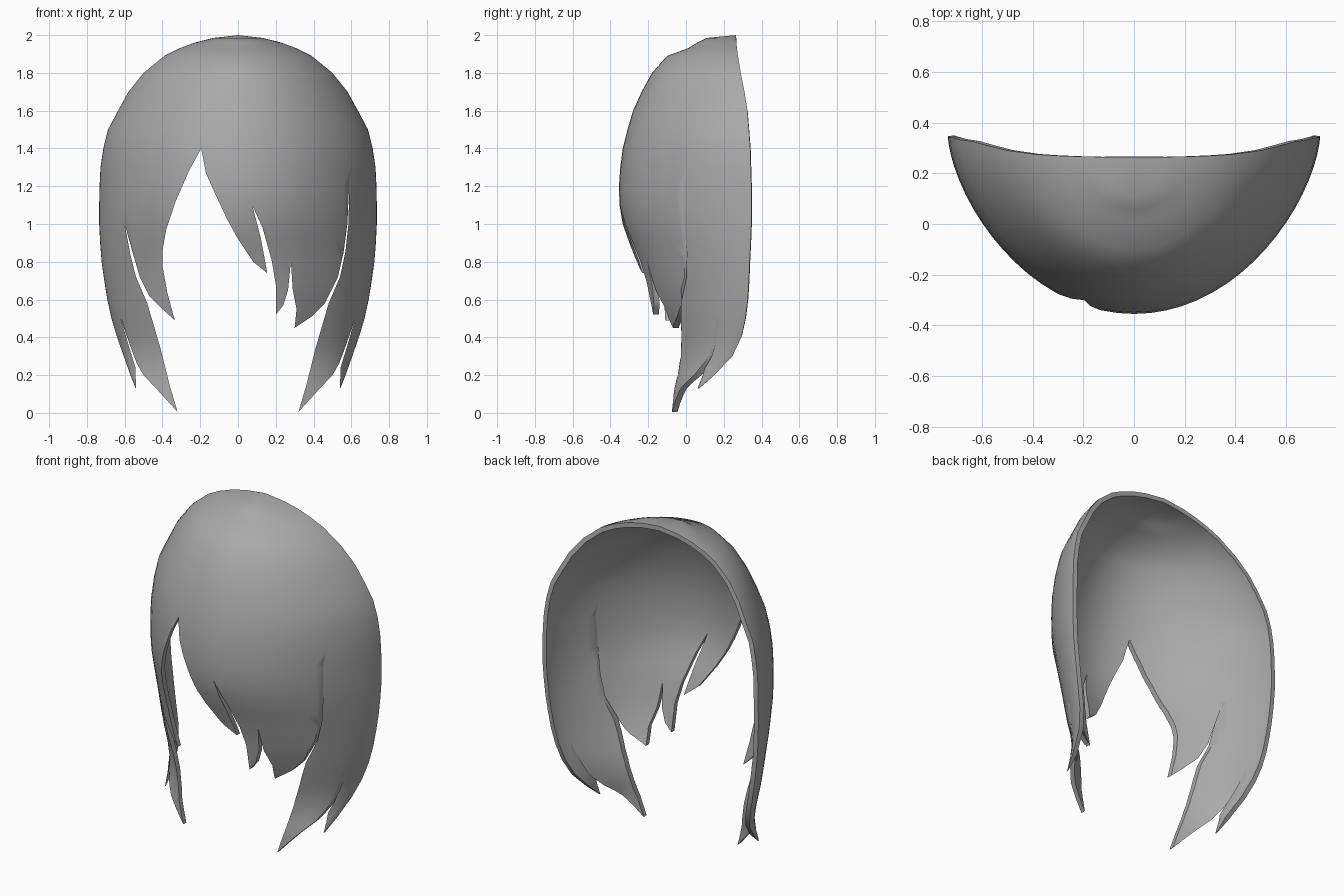
import bpy, bmesh, math

cube = bpy.data.objects.get("Cube")
if cube:
    bpy.data.objects.remove(cube, do_unlink=True)

grey = bpy.data.materials.new("hair_grey")
grey.use_nodes = True
color = (0.4, 0.4, 0.4, 1)
grey.diffuse_color = color
grey.node_tree.nodes["Principled BSDF"].inputs["Base Color"].default_value = color


def make_object(name, bm):
    mesh = bpy.data.meshes.new(name)
    bm.to_mesh(mesh)
    bm.free()
    obj = bpy.data.objects.new(name, mesh)
    bpy.context.collection.objects.link(obj)
    mesh.materials.append(grey)
    return obj


# Half-round slices of the hair: height, half width, back depth, front depth
slices = [
    (1.985, .13, .265, .11), (1.96, .23, .267, .06), (1.93, .31, .27, .01),
    (1.89, .39, .275, -.1), (1.8, .5, .29, -.18), (1.7, .58, .31, -.235),
    (1.6, .635, .325, -.28), (1.5, .688, .333, -.31), (1.4, .713, .34, -.335),
    (1.3, .728, .343, -.348), (1.2, .733, .346, -.355), (1.1, .735, .347, -.352),
    (1, .735, .346, -.335), (.9, .73, .342, -.3), (.8, .722, .337, -.265),
    (.7, .708, .333, -.24), (.6, .692, .327, -.22), (.5, .67, .315, -.2),
    (.4, .64, .293, -.172), (.3, .605, .245, -.15), (.2, .57, .15, -.13),
    (.13, .542, .07, -.12), (-.05, .5, .01, -.11),
]
COLUMNS = 36

# Curved shell, open at the back
bm = bmesh.new()
crown = bm.verts.new((0, .265, 2))
rows = []
for z, width, back, front in slices:
    row = []
    for j in range(COLUMNS + 1):
        t = math.pi * (j / COLUMNS - .5)
        depth = max(math.cos(t), 0) ** 1.3
        row.append(bm.verts.new((width * math.sin(t), back + (front - back) * depth, z)))
    rows.append(row)
for j in range(COLUMNS):
    bm.faces.new((crown, rows[0][j], rows[0][j + 1]))
    for upper, lower in zip(rows, rows[1:]):
        bm.faces.new((lower[j], lower[j + 1], upper[j + 1], upper[j]))
hair = make_object("hair_shell", bm)

# Side lock outline, from the outside to the inner edge
side_lock = [
    (.9, .3), (.54, .13), (.543, .24), (.58, .36), (.618, .49), (.565, .34),
    (.535, .26), (.5, .2), (.42, .115), (.32, .005), (.36, .14), (.41, .34),
    (.48, .58), (.54, .72),
]
# Fringe outline, from its left slot to its right slot
fringe = [
    (.568, .85), (.585, 1), (.589, 1.22), (.579, 1), (.559, .85), (.529, .72),
    (.46, .58), (.39, .51), (.3, .45), (.31, .55), (.29, .65), (.28, .8),
    (.265, .65), (.24, .57), (.2, .52), (.2, .68), (.18, .8), (.13, .98),
    (.075, 1.1), (.12, .93), (.155, .74), (.08, .8), (0, .92), (-.06, 1.03),
    (-.13, 1.18), (-.17, 1.27), (-.195, 1.4), (-.26, 1.28), (-.33, 1.12),
    (-.38, .97), (-.4, .86), (-.4, .78), (-.375, .64), (-.335, .49),
    (-.4, .55), (-.47, .62), (-.52, .72), (-.558, .85), (-.6, 1), (-.57, .84),
]
mirrored_lock = [(-x, z) for x, z in reversed(side_lock)]
outline = side_lock + fringe + mirrored_lock + [(-.9, 2.2), (.9, 2.2)]

# Cutter that trims the shell into pointed locks
bm = bmesh.new()
face = bm.faces.new([bm.verts.new((x, -1, z)) for x, z in outline])
solid = bmesh.ops.extrude_face_region(bm, geom=[face])["geom"]
for v in solid:
    if isinstance(v, bmesh.types.BMVert):
        v.co.y = 1
bmesh.ops.recalc_face_normals(bm, faces=bm.faces)
cutter = make_object("lock_cutter", bm)
cutter.hide_render = True

# Thicken, trim and smooth
thick = hair.modifiers.new("thickness", 'SOLIDIFY')
thick.thickness = .028
thick.offset = -1
trim = hair.modifiers.new("trim", 'BOOLEAN')
trim.operation = 'INTERSECT'
trim.solver = 'EXACT'
trim.object = cutter
bpy.ops.object.select_all(action='DESELECT')
hair.select_set(True)
bpy.context.view_layer.objects.active = hair
for modifier in ("thickness", "trim"):
    bpy.ops.object.modifier_apply(modifier=modifier)
bpy.data.objects.remove(cutter, do_unlink=True)

# Curl the tip of the left fringe lock inward
for v in hair.data.vertices:
    if .27 < v.co.x < .53 and .44 < v.co.z < .68 and v.co.y < -.03:
        v.co.y += (.68 - v.co.z) * .2
bpy.ops.object.shade_smooth_by_angle(angle=math.radians(40))
